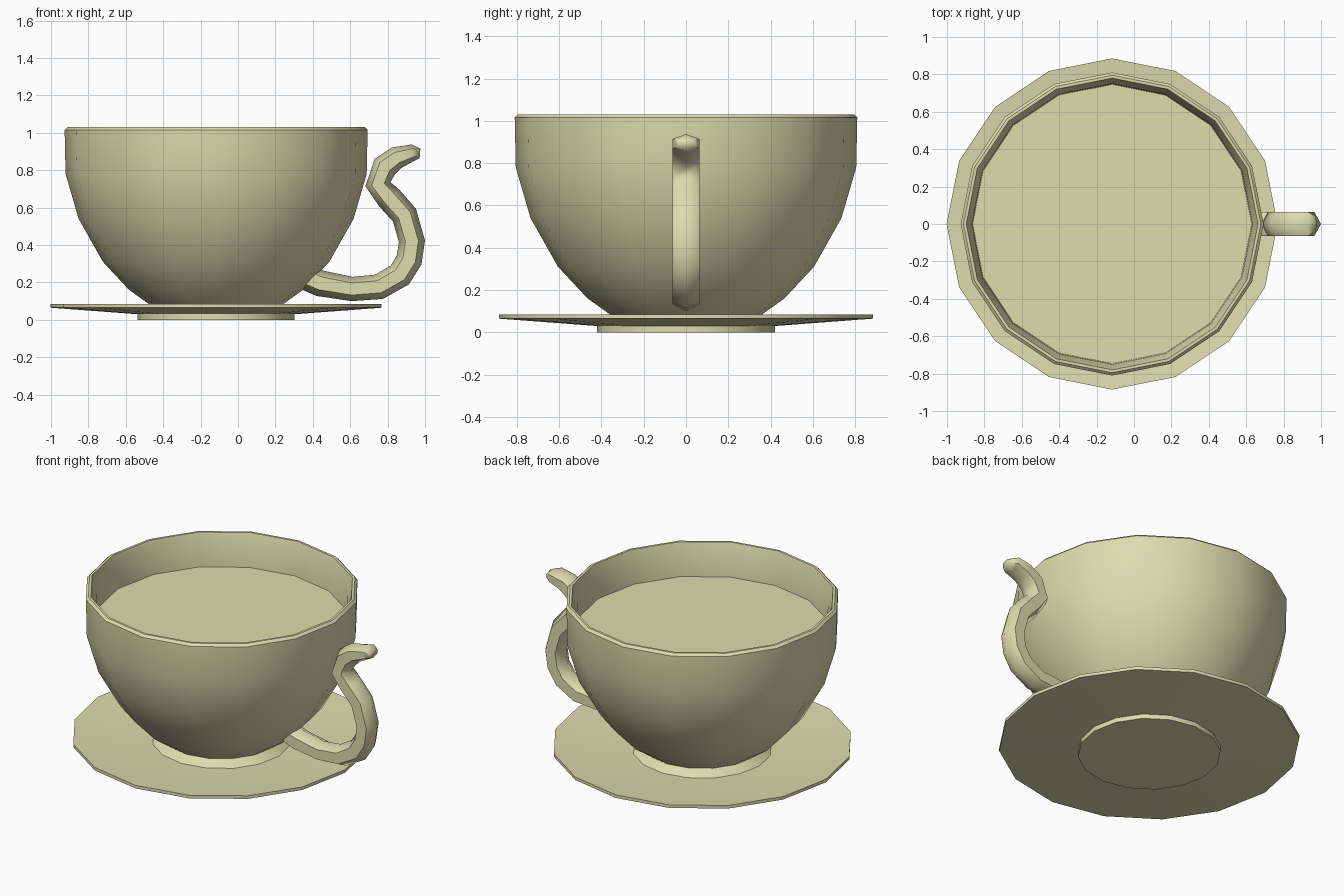
import bpy, bmesh, math
from mathutils import Vector

if "Cube" in bpy.data.objects:
    bpy.data.objects.remove(bpy.data.objects["Cube"])

# One glazed colour for everything
COLOUR = (0.72, 0.72, 0.43, 1)
glaze = bpy.data.materials.new("khaki_cream")
glaze.use_nodes = True
glaze.diffuse_color = COLOUR
glaze.node_tree.nodes["Principled BSDF"].inputs["Base Color"].default_value = COLOUR

SIDES = 16
AXIS_X = -0.117


def finish(bm, name):
    bmesh.ops.recalc_face_normals(bm, faces=bm.faces)
    mesh = bpy.data.meshes.new(name)
    bm.to_mesh(mesh)
    bm.free()
    mesh.materials.append(glaze)
    obj = bpy.data.objects.new(name, mesh)
    bpy.context.collection.objects.link(obj)
    bpy.ops.object.select_all(action="DESELECT")
    obj.select_set(True)
    bpy.context.view_layer.objects.active = obj
    return obj


def bridge(bm, rings):
    for a, b in zip(rings, rings[1:]):
        n = len(a)
        for i in range(n):
            j = (i + 1) % n
            bm.faces.new((a[i], a[j], b[j], b[i]))
    bm.faces.new(rings[0])
    bm.faces.new(rings[-1])


def lathe(name, profile):
    """Closed turned solid from (radius, height) pairs, capped at both ends."""
    bm = bmesh.new()
    rings = []
    for r, z in profile:
        angles = [math.tau * i / SIDES for i in range(SIDES)]
        rings.append([bm.verts.new((AXIS_X + r * math.cos(a), r * math.sin(a), z))
                      for a in angles])
    bridge(bm, rings)
    finish(bm, name)
    bpy.ops.object.shade_smooth_by_angle(angle=math.radians(30))


# Saucer: foot, sloping underside, thin rim, dished top
lathe("saucer", [(0.42, 0), (0.42, 0.03), (0.885, 0.065), (0.885, 0.085), (0.42, 0.045)])

# Cup: flared foot, bowl, rim, inner wall
lathe("cup", [(0.41, 0.045), (0.36, 0.085), (0.465, 0.16), (0.605, 0.31), (0.735, 0.54),
              (0.805, 0.78), (0.81, 1.015), (0.795, 1.03), (0.78, 1.03), (0.75, 0.92),
              (0.745, 0.80)])

# Drink surface
lathe("drink", [(0.752, 0.81), (0.752, 0.82)])

# Handle: hexagonal bar swept along an S curve, (x, z, radius)
path = [(0.36, 0.23, 0.07), (0.44, 0.195, 0.07), (0.61, 0.165, 0.065), (0.755, 0.177, 0.068),
        (0.865, 0.24, 0.07), (0.915, 0.32, 0.07), (0.93, 0.42, 0.07), (0.89, 0.56, 0.07),
        (0.81, 0.65, 0.07), (0.748, 0.725, 0.068), (0.785, 0.82, 0.068), (0.85, 0.868, 0.06),
        (0.935, 0.893, 0.045), (0.973, 0.89, 0.025)]
points = [Vector((x, 0, z)) for x, z, r in path]
bm = bmesh.new()
rings = []
for i, p in enumerate(points):
    before = (p - points[max(i - 1, 0)]).normalized()
    after = (points[min(i + 1, len(points) - 1)] - p).normalized()
    tangent = (before + after).normalized()
    out = Vector((tangent.z, 0, -tangent.x))
    r = path[i][2]
    width = 0.073 if r > 0.04 else 0.045
    rings.append([bm.verts.new(p + out * r * math.cos(a) + Vector((0, width * math.sin(a), 0)))
                  for a in [math.tau * k / 6 for k in range(6)]])
bridge(bm, rings)
for f in bm.faces:
    f.smooth = True
# Crisp shoulders beside the flat cheeks, soft ridges between them
for a, b in zip(rings, rings[1:]):
    for k in (1, 2, 4, 5):
        bm.edges.get((a[k], b[k])).smooth = False
for e in [e for ring in (rings[0], rings[-1]) for v in ring for e in v.link_edges]:
    if e.verts[0] in rings[0] and e.verts[1] in rings[0]:
        e.smooth = False
finish(bm, "handle")
